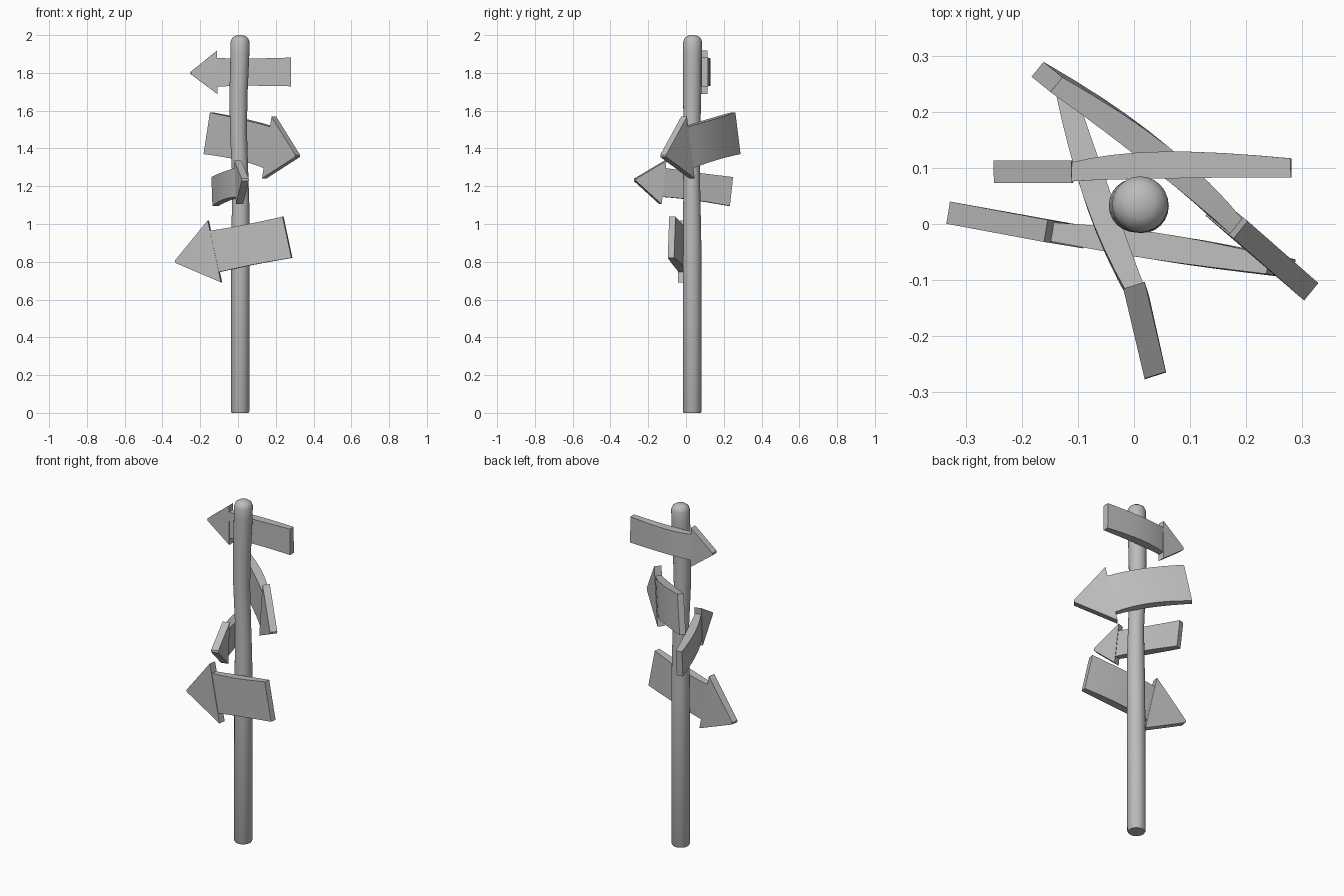
import bpy, bmesh, math
from mathutils import Vector

cube = bpy.data.objects.get("Cube")
if cube:
    bpy.data.objects.remove(cube, do_unlink=True)

grey = bpy.data.materials.new("plain grey")
grey.use_nodes = True
COLOUR = (0.5, 0.5, 0.5, 1)
grey.diffuse_color = COLOUR
grey.node_tree.nodes["Principled BSDF"].inputs["Base Color"].default_value = COLOUR


def loft(name, rings, angle):
    """Skin a list of equal-sided rings and cap both ends."""
    bm = bmesh.new()
    loops = [[bm.verts.new(p) for p in ring] for ring in rings]
    n = len(loops[0])
    for a, b in zip(loops, loops[1:]):
        for i in range(n):
            j = (i + 1) % n
            bm.faces.new((a[i], a[j], b[j], b[i]))
    bm.faces.new(loops[0])
    bm.faces.new(loops[-1])
    bmesh.ops.recalc_face_normals(bm, faces=bm.faces)
    mesh = bpy.data.meshes.new(name)
    bm.to_mesh(mesh)
    bm.free()
    mesh.materials.append(grey)
    obj = bpy.data.objects.new(name, mesh)
    bpy.context.collection.objects.link(obj)
    bpy.ops.object.select_all(action='DESELECT')
    obj.select_set(True)
    bpy.context.view_layer.objects.active = obj
    bpy.ops.object.shade_smooth_by_angle(angle=math.radians(angle))


def sign(name, tail, mid, neck, tip, shaft, head):
    """Arrow board: shaft bends through mid, then a flat pointed head."""
    tail, mid, neck, tip = map(Vector, (tail, mid, neck, tip))
    axis = (tip - tail).normalized()
    side = axis.cross(Vector((0, 0, 1))).normalized()
    up = side.cross(axis)
    ctrl = mid * 2 - (tail + neck) / 2
    stations = []
    steps = 8
    for i in range(steps + 1):
        t = i / steps
        p = tail * (1 - t) ** 2 + ctrl * 2 * t * (1 - t) + neck * t * t
        bulge = math.sin(math.pi * t)
        stations.append((p, shaft - 0.004 * bulge, 0.017 + 0.007 * bulge))
    stations.append((neck, head, 0.02))
    stations.append((tip, 0.006, 0.02))
    rings = []
    for p, h, d in stations:
        rings.append([p + up * h * a + side * d * b
                      for a, b in ((1, 1), (1, -1), (-1, -1), (-1, 1))])
    loft(name, rings, 35)


# Slightly bent round post with a domed top: z, x, y, radius
post = [(0, .011, .033, .045), (.008, .011, .033, .049), (.9, .013, .032, .049),
        (1.1, .014, .031, .046), (1.25, .012, .031, .043), (1.5, .002, .031, .045),
        (1.7, .003, .033, .048), (1.9, .01, .034, .05), (1.965, .011, .035, .05),
        (1.985, .011, .035, .042), (1.996, .011, .035, .026), (2.0, .011, .035, .008)]
loft("post", [[(x + r * math.cos(k * math.tau / 24), y + r * math.sin(k * math.tau / 24), z)
               for k in range(24)] for z, x, y, r in post], 50)

# Four arrow boards: tail, middle, neck and tip points, half heights
sign("top_sign", (.28, .1, 1.805), (.05, .105, 1.804), (-.11, .093, 1.803),
     (-.25, .093, 1.8), .076, .115)
sign("upper_sign", (-.155, .262, 1.48), (.03, .132, 1.445), (.165, .01, 1.405),
     (.315, -.12, 1.36), .112, .166)
sign("middle_sign", (-.122, .236, 1.172), (-.062, .04, 1.2), (.004, -.122, 1.22),
     (.038, -.27, 1.234), .077, .116)
sign("lower_sign", (.262, -.076, .93), (.06, -.043, .89), (-.122, -.018, .855),
     (-.33, .02, .8), .112, .168)
